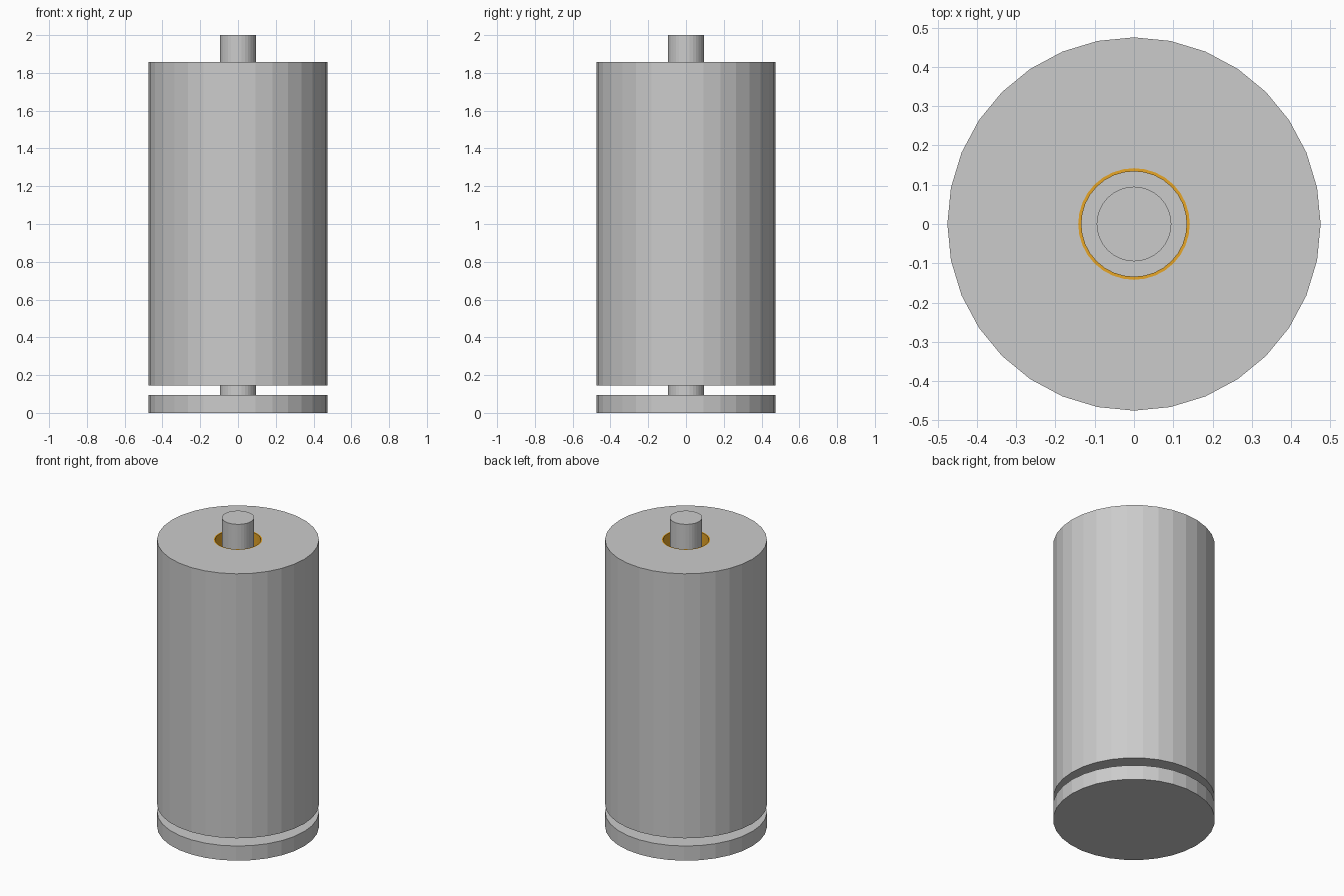
import bpy, bmesh, math

if "Cube" in bpy.data.objects:
    bpy.data.objects.remove(bpy.data.objects["Cube"])

SIDES = 32


def lathe(name, profile, closed):
    """Spin an (r, z) profile round z; an open profile gets n-gon end caps."""
    bm = bmesh.new()
    rings = [[bm.verts.new((r * math.cos(2 * math.pi * i / SIDES),
                            r * math.sin(2 * math.pi * i / SIDES), z))
              for i in range(SIDES)] for r, z in profile]
    pairs = list(zip(rings, rings[1:]))
    if closed:
        pairs.append((rings[-1], rings[0]))
    else:
        bm.faces.new(rings[0])
        bm.faces.new(rings[-1])
    for a, b in pairs:
        for i in range(SIDES):
            j = (i + 1) % SIDES
            bm.faces.new((a[i], a[j], b[j], b[i]))
    bmesh.ops.recalc_face_normals(bm, faces=bm.faces)
    mesh = bpy.data.meshes.new(name)
    bm.to_mesh(mesh)
    bm.free()
    obj = bpy.data.objects.new(name, mesh)
    bpy.context.collection.objects.link(obj)
    return obj


def disc(name, r, z0, z1):
    return lathe(name, [(r, z0), (r, z1)], False)


def tube(name, r_in, r_out, z0, z1):
    return lathe(name, [(r_in, z0), (r_out, z0), (r_out, z1), (r_in, z1)], True)


# Stand: round base and upright rod
disc("base", 0.475, 0.0, 0.095)
disc("rod", 0.095, 0.095, 2.0)

# Paper roll around its cardboard core
tube("paper_roll", 0.142, 0.475, 0.145, 1.857)
core = tube("cardboard_core", 0.134, 0.142, 0.145, 1.857)

cardboard = bpy.data.materials.new("cardboard")
cardboard.diffuse_color = (0.8, 0.38, 0.02, 1.0)
cardboard.use_nodes = True
cardboard.node_tree.nodes["Principled BSDF"].inputs["Base Color"].default_value = cardboard.diffuse_color
core.data.materials.append(cardboard)
